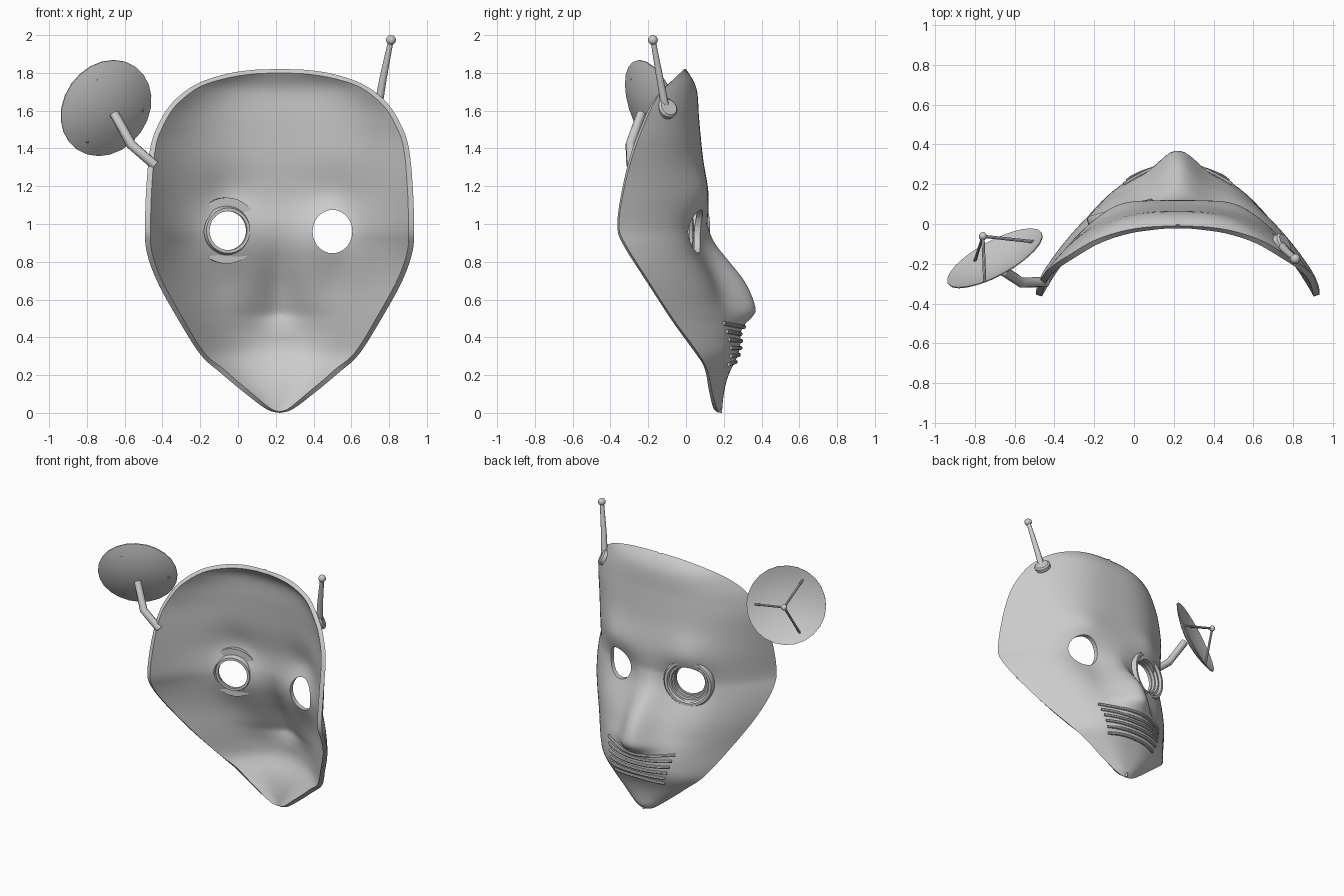
import bpy, bmesh, math
from mathutils import Vector

if "Cube" in bpy.data.objects:
    bpy.data.objects.remove(bpy.data.objects["Cube"])

CX = 0.22   # mask centre line


def catmull(pts, n):
    out = []
    for i in range(len(pts) - 1):
        p = [Vector(pts[min(max(j, 0), len(pts) - 1)]) for j in (i - 1, i, i + 1, i + 2)]
        for k in range(n):
            t = k / n
            out.append(0.5 * (2 * p[1] + (p[2] - p[0]) * t + (2 * p[0] - 5 * p[1] + 4 * p[2] - p[3]) * t * t
                              + (3 * p[1] - p[0] - 3 * p[2] + p[3]) * t ** 3))
    return out + [Vector(pts[-1])]


def lookup(curve, z):
    if z <= curve[0][1]:
        return curve[0][0]
    for a, b in zip(curve, curve[1:]):
        if a[1] <= z <= b[1]:
            t = (z - a[1]) / max(b[1] - a[1], 1e-9)
            return a[0] + (b[0] - a[0]) * t
    return curve[-1][0]


def finish(name, bm, angle=40):
    bmesh.ops.recalc_face_normals(bm, faces=bm.faces)
    me = bpy.data.meshes.new(name)
    bm.to_mesh(me)
    bm.free()
    ob = bpy.data.objects.new(name, me)
    bpy.context.collection.objects.link(ob)
    bpy.ops.object.select_all(action='DESELECT')
    bpy.context.view_layer.objects.active = ob
    ob.select_set(True)
    bpy.ops.object.shade_smooth_by_angle(angle=math.radians(angle))
    return ob


def lathe(name, profile, loc, axis, n=32, closed=False):
    """Revolve (radius, height) points about an axis direction."""
    q = Vector(axis).to_track_quat('Z', 'Y')
    bm = bmesh.new()
    rings = []
    for r, h in profile:
        rings.append([bm.verts.new(Vector(loc) + q @ Vector((r * math.cos(2 * math.pi * i / n),
                      r * math.sin(2 * math.pi * i / n), h))) for i in range(n)])
    pairs = list(zip(rings, rings[1:])) + ([(rings[-1], rings[0])] if closed else [])
    for a, b in pairs:
        for i in range(n):
            j = (i + 1) % n
            bm.faces.new((a[i], a[j], b[j], b[i]))
    bmesh.ops.remove_doubles(bm, verts=bm.verts, dist=1e-5)
    return finish(name, bm)


def tube(name, pts, radii, n=10):
    """Sweep a round section along a path."""
    pts = [Vector(p) for p in pts]
    bm = bmesh.new()
    rings = []
    for k, p in enumerate(pts):
        d = (pts[min(k + 1, len(pts) - 1)] - pts[max(k - 1, 0)]).normalized()
        up = Vector((0, 0, 1)) if abs(d.z) < 0.85 else Vector((0, 1, 0))
        s = d.cross(up).normalized()
        u = s.cross(d)
        r = radii[k] if isinstance(radii, (list, tuple)) else radii
        rings.append([bm.verts.new(p + r * (s * math.cos(2 * math.pi * i / n) + u * math.sin(2 * math.pi * i / n)))
                      for i in range(n)])
    for a, b in zip(rings, rings[1:]):
        for i in range(n):
            bm.faces.new((a[i], a[(i + 1) % n], b[(i + 1) % n], b[i]))
    bm.faces.new(rings[0])
    bm.faces.new(rings[-1])
    return finish(name, bm)


def ball(name, loc, r):
    prof = [(max(r * math.sin(math.pi * k / 8), 0), -r * math.cos(math.pi * k / 8)) for k in range(9)]
    return lathe(name, prof, loc, (0, 0, 1), 12)


# Mask curves: half outline, rim depth, centre-line depth, nose height (value, z)
outline = catmull([(0, 0), (0.07, 0.02), (0.19, 0.11), (0.31, 0.21), (0.42, 0.31), (0.54, 0.5), (0.65, 0.7),
                   (0.705, 0.86), (0.712, 1.0), (0.705, 1.2), (0.685, 1.4), (0.645, 1.52), (0.57, 1.64),
                   (0.45, 1.735), (0.3, 1.79), (0.15, 1.815), (0, 1.82)], 6)
rim = catmull([(0.17, 0), (0.14, 0.1), (0.12, 0.2), (0.075, 0.3), (-0.07, 0.5), (-0.2, 0.7), (-0.325, 0.9),
               (-0.355, 1.0), (-0.325, 1.2), (-0.27, 1.4), (-0.19, 1.6), (-0.13, 1.7), (-0.01, 1.82)], 6)
mid = catmull([(0.19, 0), (0.2, 0.1), (0.225, 0.2), (0.28, 0.32), (0.285, 0.42), (0.25, 0.5), (0.19, 0.6),
               (0.14, 0.75), (0.115, 0.95), (0.12, 1.15), (0.09, 1.35), (0.07, 1.55), (0.055, 1.72), (0, 1.82)], 6)
nose = catmull([(0, 0.42), (0.045, 0.47), (0.135, 0.53), (0.165, 0.6), (0.155, 0.7), (0.1, 0.8), (0.035, 0.9),
                (0, 1.0)], 5)


def surf(x, z, inner=False):
    w = max(lookup(outline, z), 1e-4)
    u = min(abs(x) / w, 1)
    m, e = lookup(mid, z), lookup(rim, z)
    y = m + (e - m) * u ** (2.75 - 0.65 * math.exp(-((z - 0.42) / 0.16) ** 2))
    fade = 1 - u ** 4

    def g(cx, cz, s):
        return math.exp(-((abs(x) - cx) ** 2 + (z - cz) ** 2) / (2 * s * s))
    y -= 0.045 * g(0.26, 0.93, 0.11) * fade                       # eye sockets
    y += (0.018 * g(0.34, 0.68, 0.13) + 0.025 * g(0.3, 1.16, 0.1)) * fade   # cheeks, brows
    s = 0.07 + 0.03 * min(max((0.95 - z) / 0.4, 0), 1)
    return y + lookup(nose, z) * math.exp(-x * x / (2 * s * s)) * (0.5 if inner else 1)


def skin_point(x, z, s, inner):
    """Point of ring scale s; the inner skin is offset along the normal."""
    px, pz = x * s, ZC + (z - ZC) * s
    p = Vector((CX + px, surf(px, pz, inner), pz))
    if inner:
        k, e = min(1, 0.96 / max(s, 1e-3)), 0.008
        qx, qz = px * k, ZC + (pz - ZC) * k
        nx = (surf(qx - e, qz, True) - surf(qx + e, qz, True)) / (2 * e)
        nz = (surf(qx, qz - e, True) - surf(qx, qz + e, True)) / (2 * e)
        p -= 0.03 * Vector((nx, 1, nz)).normalized()
    return p


# Mask shell: concentric rings, outer skin then inner skin
loop = [(p[0], p[1]) for p in outline] + [(-p[0], p[1]) for p in outline[-2:0:-1]]
bm = bmesh.new()
ZC, N = 0.95, 34
steps = [(k / N, False) for k in range(1, N + 1)] + [((0.995 if k == N else 1) * k / N, True) for k in range(N, 0, -1)]
rings = [[bm.verts.new(skin_point(x, z, s, inner)) for x, z in loop] for s, inner in steps]
n = len(loop)
for a, b in zip(rings, rings[1:]):
    for i in range(n):
        bm.faces.new((a[i], a[(i + 1) % n], b[(i + 1) % n], b[i]))
for ring, inner in ((rings[0], False), (rings[-1], True)):
    c = bm.verts.new(skin_point(0, ZC, 0, inner))
    for i in range(n):
        bm.faces.new((c, ring[i], ring[(i + 1) % n]))
mask = finish("mask_shell", bm)

# Eye openings
for x, rx, rz in ((-0.065, 0.115, 0.12), (0.5, 0.105, 0.115)):
    cut = lathe("eye_cutter", [(0, -0.5), (1, -0.5), (1, 0.5), (0, 0.5)], (0, 0, 0), (0, 1, 0), 28)
    cut.scale = (rx, 1, rz)
    cut.location = (x, 0, 0.96)
    cut.hide_render = True
    bpy.context.view_layer.objects.active = mask
    md = mask.modifiers.new("eye", 'BOOLEAN')
    md.operation, md.object, md.solver = 'DIFFERENCE', cut, 'EXACT'
    bpy.context.view_layer.update()
    bpy.ops.object.modifier_apply(modifier=md.name)
    bpy.data.objects.remove(cut)
bpy.ops.object.select_all(action='DESELECT')
mask.select_set(True)
bpy.ops.object.shade_smooth_by_angle(angle=math.radians(40))

# Stepped lens ring around one eye
lathe("eye_ring", [(0.175, -0.02), (0.175, 0.012), (0.165, 0.026), (0.148, 0.026), (0.138, 0.01), (0.125, 0.01),
                   (0.122, -0.008), (0.112, -0.01), (0.11, -0.028), (0.103, -0.03), (0.103, -0.05), (0.12, -0.05),
                   (0.13, -0.02)],
      (-0.065, 0.058, 0.965), (-0.27, 0.95, 0.0), 36, True)

# Mouth grille bars following the skin
for k in range(6):
    z = 0.27 + 0.037 * k
    h = 0.2 + 0.014 * k
    pts = []
    for i in range(25):
        x = h * (i / 12 - 1)
        zz = z + 0.02 * (x / h) ** 2 * (k - 2) / 3
        pts.append((CX + x, surf(x, zz) + 0.004, zz))
    tube("mouth_bar", pts, 0.011, 8)

# Antenna
lathe("antenna_base", [(0, -0.012), (0.055, -0.012), (0.055, 0.012), (0.045, 0.022), (0, 0.022)],
      (0.742, -0.1, 1.61), (0.78, 0.45, 0.42), 24)
tube("antenna_rod", [(0.742, -0.11, 1.62), (0.77, -0.14, 1.78), (0.81, -0.175, 1.975)], [0.022, 0.019, 0.014])
ball("antenna_tip", (0.81, -0.175, 1.974), 0.026)

# Dish with tripod feed
C, A = Vector((-0.7, -0.17, 1.615)), Vector((-0.45, 0.83, 0.32)).normalized()
R, D = 0.268, 0.055
bowl = [(R * k / 8, D * ((k / 8) ** 2 - 1)) for k in range(9)]
lathe("dish", bowl + [(r, h - 0.006) for r, h in bowl[::-1]], C, A, 24)
tip = C + A * 0.13
for end in ((-0.5, 1.6), (-0.75, 1.77), (-0.8, 1.43)):
    dx, dz = end[0] - C.x, end[1] - C.z
    dy = (-0.028 - A.x * dx - A.z * dz) / A.y
    tube("feed_strut", [tip, C + Vector((dx, dy, dz))], 0.008, 8)
ball("feed_tip", tip, 0.021)
tube("dish_arm", [(-0.44, -0.29, 1.31), (-0.565, -0.295, 1.42), (-0.655, -0.235, 1.585)], 0.026, 10)
